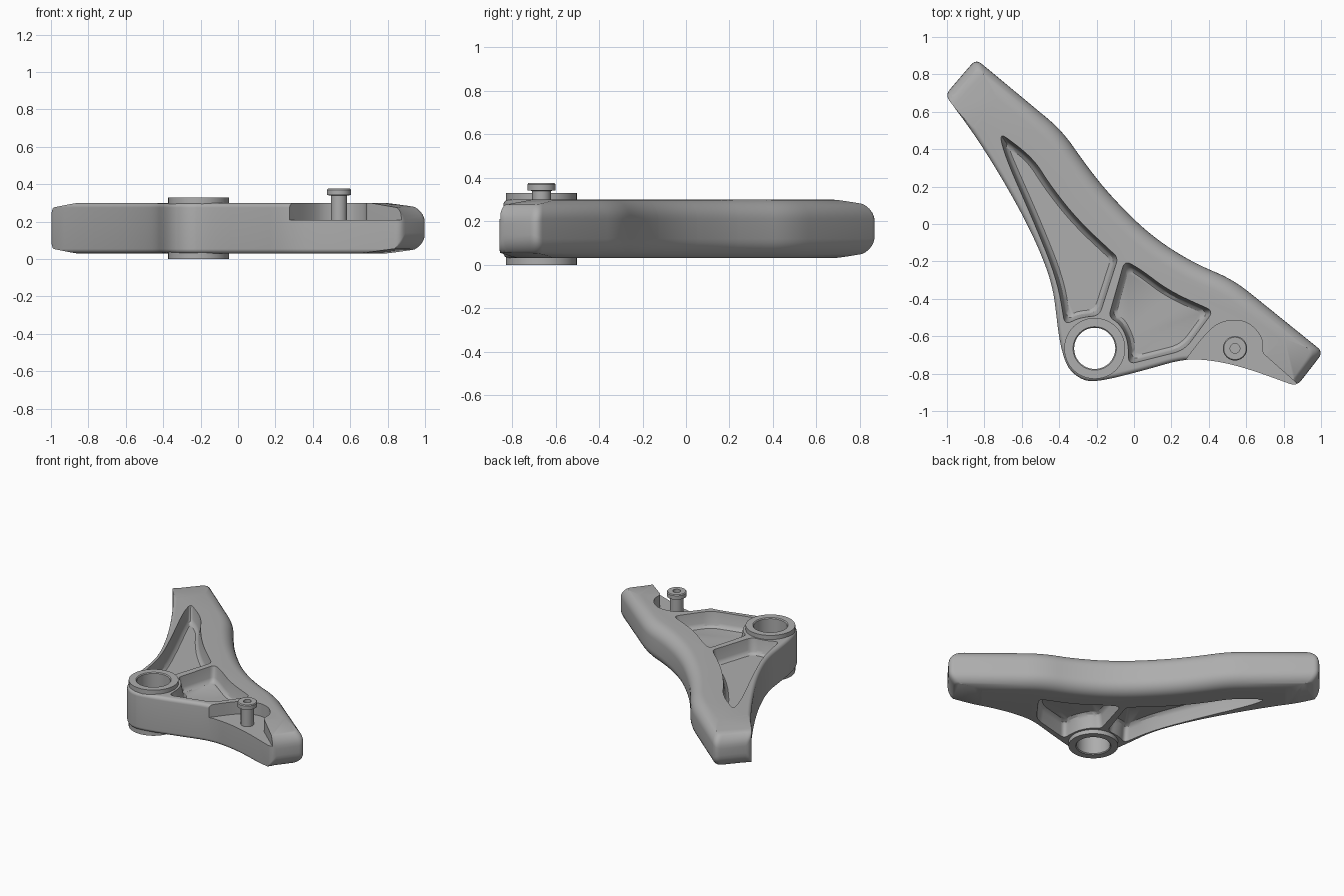
import bpy, bmesh, math
from mathutils import Vector, Matrix

cube = bpy.data.objects.get("Cube")
if cube:
    bpy.data.objects.remove(cube, do_unlink=True)

MID, TOP = 0.165, 0.30
HUB, PIN = (-0.21, -0.665), (0.54, -0.665)

steel = bpy.data.materials.new("steel grey")
steel.use_nodes = True
GREY = (0.42, 0.42, 0.42, 1)
steel.diffuse_color = GREY
steel.node_tree.nodes["Principled BSDF"].inputs["Base Color"].default_value = GREY


def make_object(name, bm):
    bmesh.ops.recalc_face_normals(bm, faces=bm.faces)
    mesh = bpy.data.meshes.new(name)
    bm.to_mesh(mesh)
    bm.free()
    mesh.materials.append(steel)
    ob = bpy.data.objects.new(name, mesh)
    bpy.context.collection.objects.link(ob)
    return ob


def inset(points, amounts):
    """Offset a counter-clockwise polygon inward, one amount per edge."""
    pts = [Vector(p) for p in points]
    out = []
    for i, p in enumerate(pts):
        d1 = (p - pts[i - 1]).normalized()
        d2 = (pts[(i + 1) % len(pts)] - p).normalized()
        n1, n2 = Vector((-d1.y, d1.x)), Vector((-d2.y, d2.x))
        a, b = amounts[i - 1], amounts[i]
        det = n1.x * n2.y - n1.y * n2.x
        if abs(a - b) < 1e-6 or abs(det) < 0.1:
            out.append(p + (n1 + n2) * ((a + b) / 2 / (1 + n1.dot(n2))))
        else:
            out.append(p + Vector((a * n2.y - b * n1.y, b * n1.x - a * n2.x)) / det)
    return out


def soften(points, trims, values, steps=6):
    """Round each corner; carry an edge value smoothly around it."""
    out = []
    for i, p in enumerate(points):
        prev, nxt = points[i - 1], points[(i + 1) % len(points)]
        a = p + (prev - p) * min(0.499, trims[i] / (prev - p).length)
        b = p + (nxt - p) * min(0.499, trims[i] / (nxt - p).length)
        for k in range(steps + 1):
            t = k / steps
            q = a * (1 - t) ** 2 + p * 2 * t * (1 - t) + b * t * t
            out.append((q, values[i - 1] * (1 - t) + values[i] * t))
    return out


def loft(name, rings):
    bm = bmesh.new()
    loops = [[bm.verts.new(co) for co in ring] for ring in rings]
    n = len(loops[0])
    for low, high in zip(loops, loops[1:]):
        for i in range(n):
            j = (i + 1) % n
            bm.faces.new((low[i], low[j], high[j], high[i]))
    bm.faces.new(loops[0])
    bm.faces.new(loops[-1])
    return make_object(name, bm)


def drafted_block(name, shape, levels):
    """Rounded prism with a chosen inset at each height."""
    pts, trims = [s[:2] for s in shape], [s[2] for s in shape]
    zero = [0] * len(pts)
    rings = []
    for amount, z in levels:
        ring = soften(inset(pts, [amount] * len(pts)), trims, zero)
        rings.append([(q.x, q.y, z) for q, _ in ring])
    return loft(name, rings)


def lathe(name, centre, profile, segments=48):
    bm = bmesh.new()
    rows = []
    for k in range(segments):
        a = math.tau * k / segments
        rows.append([bm.verts.new((centre[0] + r * math.cos(a), centre[1] + r * math.sin(a), z))
                     for r, z in profile])
    m = len(profile)
    for k in range(segments):
        a, b = rows[k], rows[(k + 1) % segments]
        for i in range(m):
            j = (i + 1) % m
            bm.faces.new((a[i], b[i], b[j], a[j]))
    return make_object(name, bm)


def smooth(ob):
    bpy.ops.object.select_all(action="DESELECT")
    ob.select_set(True)
    bpy.context.view_layer.objects.active = ob
    bpy.ops.object.shade_smooth_by_angle(angle=math.radians(32))


# Arm outline: x, y, corner softness, edge rounding of the following side
S, F, B, E = 1, 0.025, 0.09, 0.11
outline = [
    (-1.01, 0.69, 0.04, F), (-0.85, 0.475, S, F), (-0.7, 0.235, S, F), (-0.57, 0.0, S, F),
    (-0.48, -0.2, S, F), (-0.432, -0.35, 0.08, F), (-0.385, -0.737, S, F), (-0.282, -0.84, S, F),
    (-0.17, -0.84, S, F), (0.08, -0.775, S, F), (0.27, -0.72, S, F), (0.43, -0.73, S, F),
    (0.6, -0.77, S, F), (0.87, -0.868, 0.04, E), (1.012, -0.685, 0.04, B), (0.535, -0.3, 0.1, B),
    (0.3, -0.2, S, B), (0.08, -0.055, S, B), (-0.13, 0.155, S, B), (-0.26, 0.32, S, B),
    (-0.385, 0.5, 0.1, B), (-0.845, 0.882, 0.04, E)]
pts, trims, radii = [p[:2] for p in outline], [p[2] for p in outline], [p[3] for p in outline]
half = []
for k in range(9):
    t = math.pi / 2 * k / 8
    ring = soften(inset(pts, [r * (1 - math.cos(t)) for r in radii]), trims, radii)
    half.append([(q.x, q.y, TOP - r * (1 - math.sin(t))) for q, r in ring])
mirrored = [[(x, y, 2 * MID - z) for x, y, z in ring] for ring in reversed(half)]
arm = loft("forked_arm", mirrored + half)

# Pockets on both faces, leaving a web in the middle
long_pocket = [
    (-0.72, 0.49, 0.05), (-0.69, 0.36, S), (-0.53, 0.0, S), (-0.41, -0.3, S), (-0.37, -0.54, 0.04),
    (-0.29, -0.50, S), (-0.185, -0.49, 0.04), (-0.085, -0.18, 0.03), (-0.3, 0.02, S),
    (-0.45, 0.21, S), (-0.54, 0.355, S)]
short_pocket = [
    (-0.135, -0.495, 0.03), (-0.07, -0.54, S), (-0.03, -0.63, S), (-0.03, -0.75, 0.04),
    (0.27, -0.675, 0.06), (0.425, -0.465, 0.04), (0.19, -0.36, S), (0.04, -0.245, S),
    (-0.05, -0.195, 0.04)]
cutters = []
for shape in (long_pocket, short_pocket):
    for side in (1, -1):
        levels = [(0, 0.17), (0, 0.135), (0.012, 0.06), (0.019, 0.042), (0.035, 0.03)]
        cutters.append(drafted_block("pocket_cutter", shape, [(a, MID + side * h) for a, h in levels]))

# Stepped recess around the pin
recess = [
    (0.27, -0.735, 0.01), (0.2, -0.95, 0.01), (0.95, -0.95, 0.01), (0.88, -0.86, 0.01),
    (0.687, -0.69, 0.015), (0.687, -0.6, S), (0.601, -0.515, S), (0.479, -0.515, S),
    (0.395, -0.57, S)]
cutters.append(drafted_block("recess_cutter", recess, [(0, 0.21), (0, 0.4)]))

# Bore through the hub
bore = [(HUB[0] + 0.13 * math.cos(math.tau * k / 48), HUB[1] + 0.13 * math.sin(math.tau * k / 48))
        for k in range(48)]
cutters.append(loft("bore_cutter", [[(x, y, z) for x, y in bore] for z in (-0.1, 0.5)]))

# Slight taper at both tips, above and below
for tip, heading in (((-0.93, 0.78), (-0.77, 0.64)), ((0.94, -0.775), (0.77, -0.64))):
    start = Vector(tip) - Vector(heading) * 0.22
    for side in (1, -1):
        bm = bmesh.new()
        bmesh.ops.create_cube(bm, size=0.6, matrix=(
            Matrix.Translation((start.x, start.y, MID + side * (TOP - MID)))
            @ Matrix.Rotation(math.atan2(heading[1], heading[0]), 4, "Z")
            @ Matrix.Rotation(side * 0.13, 4, "Y") @ Matrix.Translation((0.3, 0, side * 0.3))))
        cutters.append(make_object("taper_cutter", bm))

# Cut the arm and drop the cutters
for cutter in cutters:
    cutter.hide_render = True
    mod = arm.modifiers.new("cut", "BOOLEAN")
    mod.operation, mod.solver, mod.object = "DIFFERENCE", "EXACT", cutter
bpy.context.view_layer.update()
finished = bpy.data.meshes.new_from_object(arm.evaluated_get(bpy.context.evaluated_depsgraph_get()))
arm.modifiers.clear()
arm.data = finished
for cutter in cutters:
    bpy.data.objects.remove(cutter, do_unlink=True)
smooth(arm)

# Bushing in the hub and headed pin in the recess
smooth(lathe("hub_bushing", HUB, [
    (0.11, 0.006), (0.116, 0), (0.163, 0), (0.163, 0.33), (0.116, 0.33), (0.11, 0.324)]))
smooth(lathe("locating_pin", PIN, [
    (0.001, 0.19), (0.043, 0.19), (0.043, 0.34), (0.065, 0.342), (0.065, 0.37), (0.06, 0.376),
    (0.026, 0.376), (0.026, 0.35), (0.001, 0.35)], 32))
